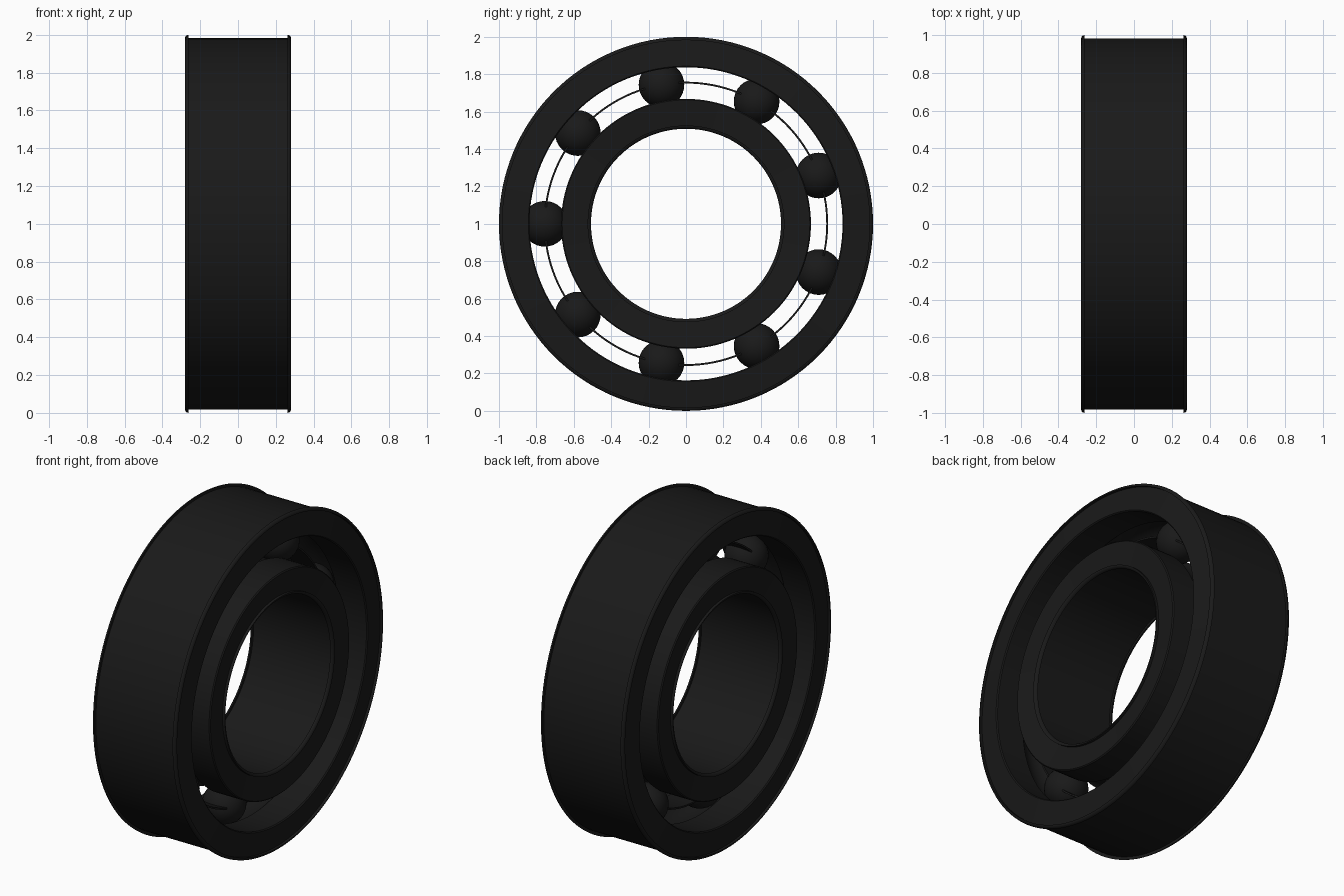
import bpy, bmesh, math
from mathutils import Matrix, Vector

if "Cube" in bpy.data.objects:
    bpy.data.objects.remove(bpy.data.objects["Cube"])

CENTER = Vector((0, 0, 1))
HALF_W = 0.28      # half width of the rings
PITCH = 0.755      # radius of the ball circle
BALL_R = 0.122
GROOVE_R = 0.125
SEGMENTS = 128

black = bpy.data.materials.new("black_steel")
black.diffuse_color = (0.01, 0.01, 0.01, 1)
black.use_nodes = True
black.node_tree.nodes["Principled BSDF"].inputs["Base Color"].default_value = black.diffuse_color


def finish(bm, name):
    bmesh.ops.recalc_face_normals(bm, faces=bm.faces)
    mesh = bpy.data.meshes.new(name)
    bm.to_mesh(mesh)
    bm.free()
    obj = bpy.data.objects.new(name, mesh)
    bpy.context.collection.objects.link(obj)
    mesh.materials.append(black)
    bpy.ops.object.select_all(action='DESELECT')
    obj.select_set(True)
    bpy.context.view_layer.objects.active = obj
    bpy.ops.object.shade_smooth_by_angle(angle=math.radians(35))
    return obj


def lathe(name, profile):
    """Revolve a closed (x, radius) profile around the bearing axis."""
    bm = bmesh.new()
    rings = []
    for i in range(SEGMENTS):
        a = 2 * math.pi * i / SEGMENTS
        rings.append([bm.verts.new((x, r * math.cos(a), 1 + r * math.sin(a)))
                      for x, r in profile])
    n = len(profile)
    for i in range(SEGMENTS):
        p, q = rings[i], rings[(i + 1) % SEGMENTS]
        for j in range(n):
            k = (j + 1) % n
            bm.faces.new((p[j], p[k], q[k], q[j]))
    return finish(bm, name)


def race_profile(plain_r, race_r):
    """Ring section: rounded plain side, ball groove on the race side."""
    s = 1 if plain_r > race_r else -1
    b = 0.018
    corner = [(HALF_W - b + b * math.cos(t), plain_r - s * b + s * b * math.sin(t))
              for t in (math.pi / 2 * i / 4 for i in range(5))]
    plain = [(-x, r) for x, r in reversed(corner)] + corner
    # groove arc starts where the ball circle meets the race surface
    start = math.asin(abs(race_r - PITCH) / GROOVE_R)
    steps = 12
    groove = []
    for i in range(steps + 1):
        t = start + (math.pi - 2 * start) * i / steps
        groove.append((GROOVE_R * math.cos(t), PITCH + s * GROOVE_R * math.sin(t)))
    c = 0.006
    return (plain + [(HALF_W, race_r + s * c), (HALF_W - c, race_r)] + groove
            + [(-HALF_W + c, race_r), (-HALF_W, race_r + s * c)])


# Outer and inner races
lathe("outer_ring", race_profile(1.0, 0.837))
lathe("inner_ring", race_profile(0.508, 0.668))

# Thin ribbon cage linking the balls
lathe("ball_cage", [(-0.08, PITCH - 0.005), (0.08, PITCH - 0.005),
                    (0.08, PITCH + 0.005), (-0.08, PITCH + 0.005)])

# Nine balls
for i in range(9):
    a = math.pi + 2 * math.pi * i / 9
    pos = CENTER + Vector((0, math.cos(a), math.sin(a))) * PITCH
    bm = bmesh.new()
    bmesh.ops.create_uvsphere(bm, u_segments=32, v_segments=16, radius=BALL_R,
                              matrix=Matrix.Translation(pos))
    finish(bm, f"ball_{i + 1}")
